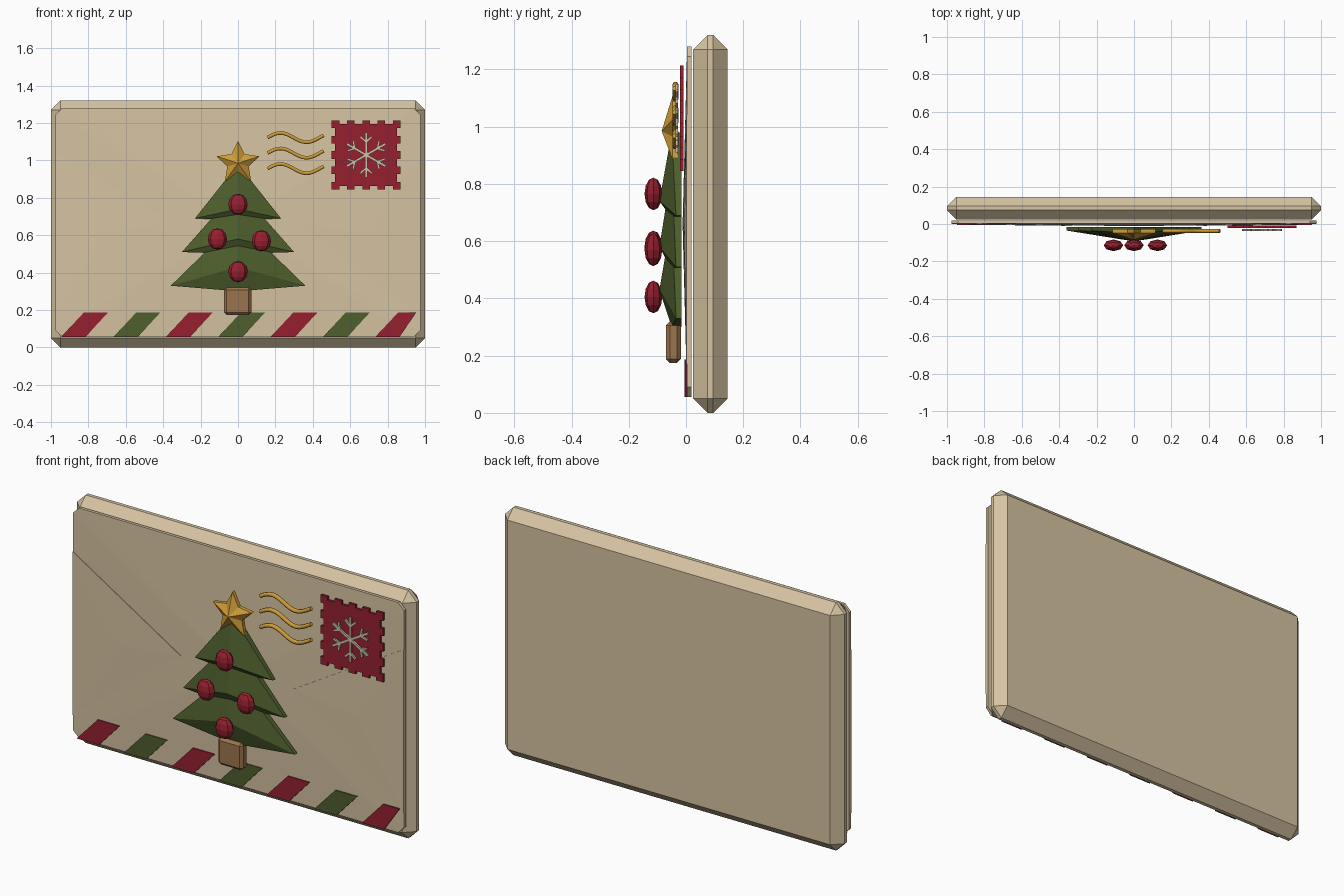
import bpy, bmesh
from math import sin, cos, pi, radians
from mathutils import Matrix, Vector

if "Cube" in bpy.data.objects:
    bpy.data.objects.remove(bpy.data.objects["Cube"])


def material(name, rgb):
    """Flat colour from 0-255 display values."""
    lin = [((c / 255 + 0.055) / 1.055) ** 2.4 for c in rgb] + [1]
    m = bpy.data.materials.new(name)
    m.use_nodes = True
    m.diffuse_color = lin
    bsdf = next(n for n in m.node_tree.nodes if n.type == 'BSDF_PRINCIPLED')
    bsdf.inputs["Base Color"].default_value = lin
    return m


paper = material("paper beige", (214, 195, 162))
red = material("festive red", (150, 32, 48))
green = material("pine green", (78, 94, 45))
gold = material("gold", (206, 156, 56))
brown = material("trunk brown", (156, 116, 77))
frost = material("frost cream", (200, 194, 168))


def finish(name, bm, mat):
    bmesh.ops.recalc_face_normals(bm, faces=bm.faces)
    mesh = bpy.data.meshes.new(name)
    bm.to_mesh(mesh)
    bm.free()
    mesh.materials.append(mat)
    obj = bpy.data.objects.new(name, mesh)
    bpy.context.collection.objects.link(obj)
    return obj


def plate(name, outline, front, back, mat, apex=None):
    """Extruded (x, z[, y]) outline; an apex (x, z, y) turns the front into a fan."""
    bm = bmesh.new()
    f = [bm.verts.new((p[0], p[2] if len(p) > 2 else front, p[1])) for p in outline]
    b = [bm.verts.new((p[0], back, p[1])) for p in outline]
    tip = bm.verts.new((apex[0], apex[2], apex[1])) if apex else None
    for i in range(len(f)):
        j = (i + 1) % len(f)
        bm.faces.new((f[i], f[j], b[j], b[i]))
        if tip:
            bm.faces.new((f[i], f[j], tip))
    if not tip:
        bm.faces.new(f)
    bm.faces.new(b[::-1])
    return finish(name, bm, mat)


def box(name, size, centre, bevel, mat):
    bm = bmesh.new()
    bmesh.ops.create_cube(bm, size=1,
                          matrix=Matrix.Translation(centre) @ Matrix.Diagonal((*size, 1)))
    bmesh.ops.bevel(bm, geom=bm.edges[:], offset=bevel, segments=1, affect='EDGES')
    return finish(name, bm, mat)


# Envelope body and slightly domed front panel
box("envelope_body", (2, 0.12, 1.32), (0, 0.085, 0.66), 0.05, paper)
w, lo, hi, c = 0.975, 0.055, 1.28, 0.035
plate("front_panel",
      [(-w + c, lo), (w - c, lo), (w, lo + c), (w, hi - c),
       (w - c, hi), (-w + c, hi), (-w, hi - c), (-w, lo + c)],
      0.004, 0.02, paper, apex=(0, 0.66, -0.012))

# Triangular side flaps
for side, s in (("left", 1), ("right", -1)):
    plate(side + "_flap", [(s * w, 1.04), (s * 0.33, 0.66, -0.01), (s * w, 0.17)],
          0.001, 0.012, paper, apex=(s * 0.7, 0.62, -0.006))

# Slanted border stripes
for i in range(7):
    x = -0.947 + i * 0.28
    right = 0.953
    plate("border_stripe", [(x, lo), (min(x + 0.13, right - 0.06), lo),
                            (min(x + 0.252, right), 0.187), (x + 0.123, 0.187)],
          -0.005, 0.003, red if i % 2 == 0 else green)

# Tree tiers: apex height, half width, tip height, bottom height, ridge height
for top, half, tip, low, ridge in ((0.68, 0.36, 0.33, 0.3, 0.43),
                                   (0.85, 0.3, 0.51, 0.5, 0.58),
                                   (0.98, 0.23, 0.69, 0.68, 0.74)):
    plate("tree_tier", [(0, top), (half, tip, -0.035), (0, low), (-half, tip, -0.035)],
          -0.05, -0.015, green, apex=(0, ridge, -0.093))
box("tree_trunk", (0.146, 0.052, 0.146), (-0.002, -0.044, 0.247), 0.014, brown)

# Faceted baubles
for x, z in ((0, 0.765), (-0.11, 0.58), (0.125, 0.57), (0, 0.405)):
    bm = bmesh.new()
    bmesh.ops.create_uvsphere(bm, u_segments=8, v_segments=6, radius=1,
                              matrix=Matrix.Translation((x, -0.114, z))
                              @ Matrix.Diagonal((0.052, 0.031, 0.057, 1)))
    finish("bauble", bm, red)

# Star on top
star = []
for i in range(10):
    r, a = (0.06 if i % 2 else 0.12), pi / 2 + i * pi / 5
    star.append((r * cos(a), 0.985 + r * sin(a)))
plate("tree_star", star, -0.048, -0.028, gold, apex=(0, 0.985, -0.085))

# Wavy postmark lines
for row in range(3):
    curve = bpy.data.curves.new("postmark_wave", 'CURVE')
    curve.dimensions = '3D'
    curve.bevel_depth = 0.011
    curve.bevel_resolution = 1
    curve.use_fill_caps = True
    line = curve.splines.new('POLY')
    n = 17
    line.points.add(n - 1)
    for i in range(n):
        t = i / (n - 1)
        line.points[i].co = (0.158 + 0.3 * t, -0.037,
                             1.122 - 0.083 * row + 0.025 * sin(2 * pi * t * 1.08), 1)
    temp = bpy.data.objects.new("postmark_temp", curve)
    bpy.context.collection.objects.link(temp)
    mesh = bpy.data.meshes.new_from_object(
        temp.evaluated_get(bpy.context.evaluated_depsgraph_get()))
    bpy.data.objects.remove(temp)
    mesh.materials.clear()
    mesh.materials.append(gold)
    wave = bpy.data.objects.new("postmark_wave", mesh)
    bpy.context.collection.objects.link(wave)

# Perforated stamp: one toothed side turned four times
cx, cz, h, notch = 0.685, 1.029, 0.184, 0.018
step = 2 * h / 9
edge = [(-h, -h)]
for k in range(1, 9):
    x = -h + k * step
    deep, flat = (x, -h + notch), (x, -h)
    edge += [flat, deep] if k % 2 else [deep, flat]
stamp = []
for q in range(4):
    turn = Matrix.Rotation(q * pi / 2, 2)
    for p in edge:
        v = turn @ Vector(p)
        stamp.append((cx + v.x, cz + v.y))
plate("stamp", stamp, -0.021, -0.008, red)


# Snowflake arms with paired branches
def bar(start, angle, length, width=0.013):
    d = Vector((cos(angle), sin(angle)))
    side = Vector((-d.y, d.x)) * width / 2
    end = start + d * length
    plate("snowflake_bar", [start - side, end - side, end + side, start + side],
          -0.037, -0.028, frost)


centre = Vector((cx, cz))
for k in range(6):
    a = pi / 2 + k * pi / 3
    bar(centre, a, 0.12)
    for s in (-1, 1):
        bar(centre + Vector((cos(a), sin(a))) * 0.07, a + s * radians(48), 0.042, 0.011)
